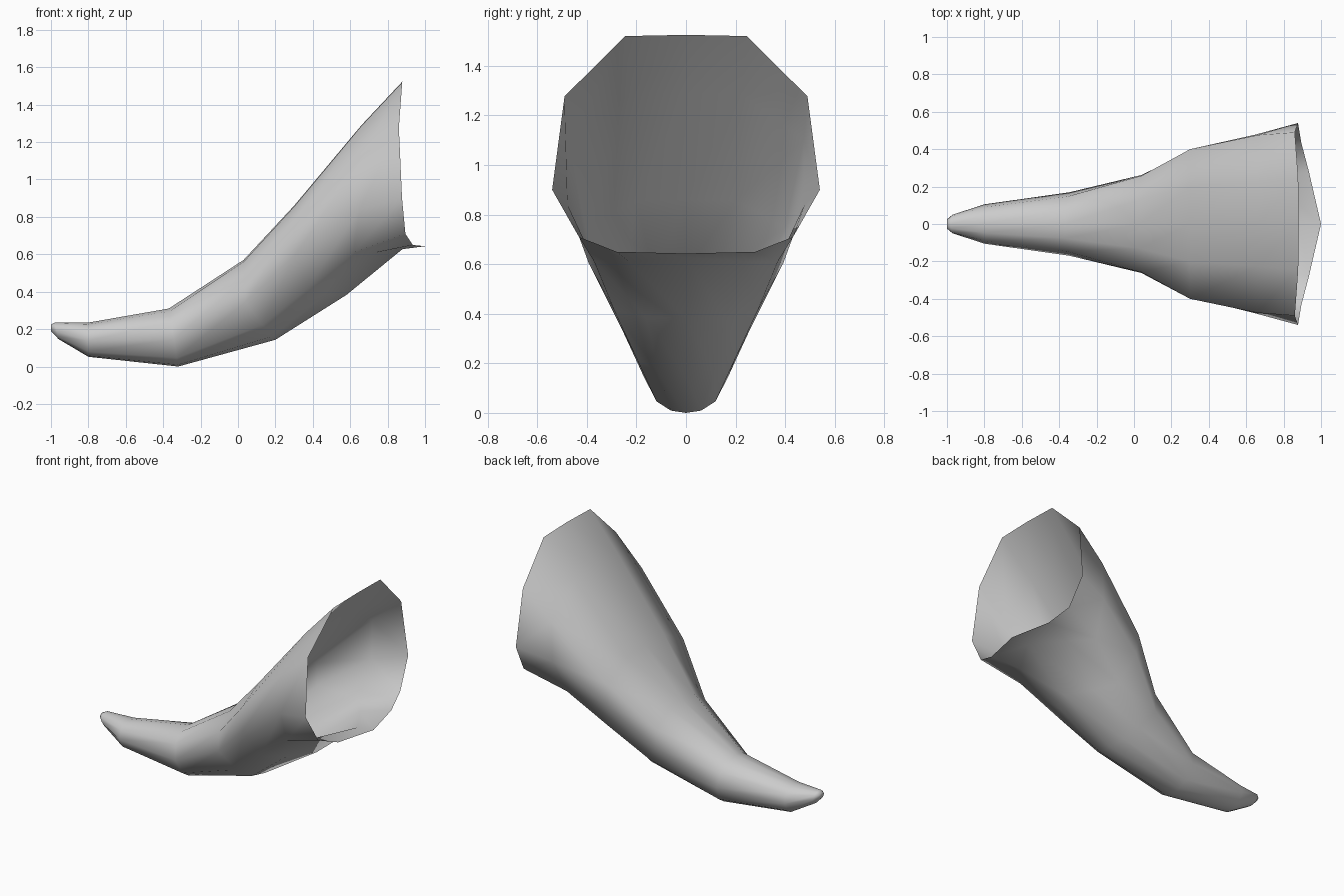
import bpy, bmesh

if "Cube" in bpy.data.objects:
    bpy.data.objects.remove(bpy.data.objects["Cube"])

# Round half section, top to bottom: (width fraction, height fraction)
ROUND = [(0, 1), (.45, .95), (.86, .78), (1, .47), (.70, .15), (.36, .03), (0, 0)]

# Slim rings near the tip: top x, top z, bottom x, bottom z, half width
SLIM = [
    (-1.0, .225, -1.0, .19, .025),
    (-.98, .235, -.96, .147, .05),
    (-.80, .235, -.80, .052, .105),
    (-.37, .31, -.32, 0, .17),
]

# Half sections of the flaring part, top to bottom
BEND = [(.03, 0, .57), (.03, .13, .56), (.04, .258, .47), (.04, .262, .345),
        (.13, .20, .222), (.18, .11, .16), (.20, 0, .143)]
SWELL = [(.30, 0, .86), (.30, .20, .855), (.30, .40, .75), (.31, .393, .605),
         (.37, .29, .415), (.47, .16, .385), (.58, 0, .383)]
THROAT = [(.66, 0, 1.29), (.66, .225, 1.287), (.66, .475, 1.10), (.65, .478, .84),
          (.62, .37, .61), (.74, .23, .61), (.88, 0, .628)]
RIM = [(.88, 0, 1.525), (.878, .245, 1.52), (.86, .49, 1.277), (.877, .54, .90),
       (.895, .432, .71), (.935, .28, .65), (1.0, 0, .643)]


def slim_half(xt, zt, xb, zb, half):
    return [(xt + (xb - xt) * (1 - h), w * half, zb + (zt - zb) * h) for w, h in ROUND]


bm = bmesh.new()


def add_ring(side):
    # mirror the half section across y = 0
    loop = side + [(x, -y, z) for x, y, z in side[-2:0:-1]]
    return [bm.verts.new(p) for p in loop]


# Horn skin: bridged rings, closed at the tip and open at the wide end
rings = [add_ring(s) for s in [slim_half(*r) for r in SLIM] + [BEND, SWELL, THROAT, RIM]]
for a, b in zip(rings, rings[1:]):
    for i in range(len(a)):
        j = (i + 1) % len(a)
        bm.faces.new((a[i], a[j], b[j], b[i]))
tip = bm.faces.new(rings[0])
bmesh.ops.recalc_face_normals(bm, faces=bm.faces)
bm.normal_update()
# Face outward: the tip cap must point to -x
if tip.normal.x > 0:
    bmesh.ops.reverse_faces(bm, faces=bm.faces)
for f in bm.faces:
    f.smooth = True

mesh = bpy.data.meshes.new("horn")
bm.to_mesh(mesh)
bm.free()
grey = bpy.data.materials.new("light grey")
grey.diffuse_color = (.6, .6, .6, 1)
grey.use_nodes = True
grey.node_tree.nodes["Principled BSDF"].inputs["Base Color"].default_value = grey.diffuse_color
mesh.materials.append(grey)
horn = bpy.data.objects.new("horn", mesh)
bpy.context.collection.objects.link(horn)
